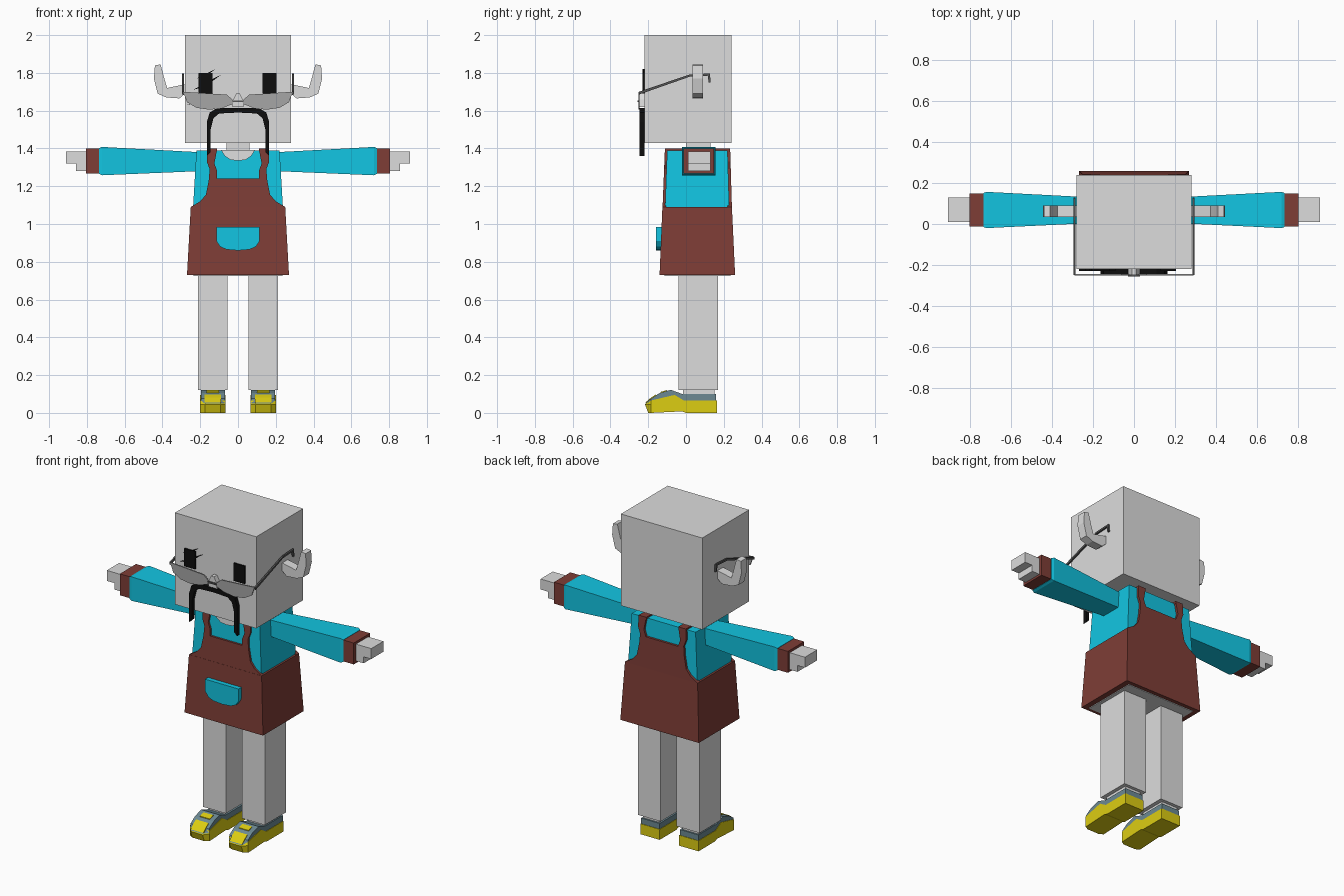
import bpy
import bmesh

cube = bpy.data.objects.get("Cube")
if cube:
    bpy.data.objects.remove(cube, do_unlink=True)


def material(name, *rgb):
    mat = bpy.data.materials.new(name)
    mat.use_nodes = True
    mat.diffuse_color = (*rgb, 1)
    shader = next(n for n in mat.node_tree.nodes if n.type == "BSDF_PRINCIPLED")
    shader.inputs["Base Color"].default_value = (*rgb, 1)
    return mat


SKIN = material("pale grey", .72, .72, .72)
CYAN = material("cyan cloth", .006, .56, .76)
BROWN = material("apron brown", .21, .047, .037)
YELLOW = material("shoe yellow", .72, .61, .006)
SLATE = material("shoe slate", .15, .25, .29)
LENS = material("lens grey", .38, .38, .38)
FRAME = material("frame grey", .09, .09, .09)
BLACK = material("black", .004, .004, .004)


def place(axis, pos, a, b):
    return {"x": (pos, a, b), "y": (a, pos, b), "z": (a, b, pos)}[axis]


def solid(name, axis, rings, mat, mirror=False, lean=0):
    """Skin a closed solid through outlines set along an axis."""
    bm = bmesh.new()
    loops = [[bm.verts.new(place(axis, pos, a, b)) for a, b in outline]
             for pos, outline in rings]
    for low, high in zip(loops, loops[1:]):
        for i in range(len(low)):
            bm.faces.new((low[i - 1], low[i], high[i], high[i - 1]))
    bm.faces.new(loops[0])
    bm.faces.new(loops[-1])
    for v in bm.verts:
        v.co.y += lean * (v.co.z - 1.09)
    bmesh.ops.recalc_face_normals(bm, faces=bm.faces)
    mesh = bpy.data.meshes.new(name)
    bm.to_mesh(mesh)
    bm.free()
    mesh.materials.append(mat)
    obj = bpy.data.objects.new(name, mesh)
    bpy.context.collection.objects.link(obj)
    if mirror:
        mod = obj.modifiers.new("Mirror", "MIRROR")
        mod.use_mirror_merge = False
    return obj


def rect(a0, a1, b0, b1):
    return [(a0, b0), (a1, b0), (a1, b1), (a0, b1)]


def box(name, x, y, z, mat, mirror=False):
    return solid(name, "z", [(h, rect(*x, *y)) for h in z], mat, mirror)


def prism(name, axis, span, outline, mat, mirror=False, lean=0):
    return solid(name, axis, [(s, outline) for s in span], mat, mirror, lean)


def both(half):
    """Complete a half outline with its reflection."""
    return half + [(-x, z) for x, z in reversed(half) if x > 0]


# Head, neck and ears
box("head", (-.28, .28), (-.22, .24), (1.43, 2), SKIN)
box("neck", (-.06, .06), (0, .13), (1.37, 1.44), SKIN)
ear = [(.28, 1.69), (.31, 1.665), (.38, 1.67), (.425, 1.69), (.445, 1.77),
       (.44, 1.84), (.41, 1.845), (.39, 1.77), (.375, 1.72), (.28, 1.74)]
prism("ears", "y", (.035, .09), ear, SKIN, True)

# Face
plate = (-.23, -.219)
prism("left_eye", "y", plate, rect(.13, .205, 1.69, 1.8), BLACK)
prism("right_eye", "y", plate, rect(-.21, -.135, 1.69, 1.8), BLACK)
for x, z, length in ((-.22, 1.77, .1), (-.19, 1.74, .1), (-.24, 1.71, .07), (-.27, 1.63, .05)):
    sliver = [(x, z), (x + length, z + length / 2), (x + length / 2, z + length / 8)]
    prism("eye_scratch", "y", plate, sliver, BLACK)
moustache = [(0, 1.615), (.11, 1.615), (.15, 1.59), (.165, 1.54), (.165, 1.36),
             (.145, 1.38), (.145, 1.5), (.13, 1.56), (.1, 1.585), (0, 1.59)]
prism("moustache", "y", (-.245, -.22), both(moustache), BLACK)
prism("nose", "y", (-.25, -.21), both([(.03, 1.62), (.025, 1.66), (.01, 1.69)]), SKIN)

# Spectacles
lens = [(.02, 1.65), (.06, 1.685), (.14, 1.69), (.29, 1.7), (.27, 1.645),
        (.22, 1.615), (.15, 1.605), (.08, 1.615), (.03, 1.635)]
prism("lenses", "y", (-.252, -.245), lens, LENS, True)
prism("bridge", "y", (-.257, -.25), rect(-.03, .03, 1.645, 1.655), FRAME)
temple = [(-.25, 1.685), (.02, 1.78), (.115, 1.785), (.12, 1.75), (.13, 1.75),
          (.127, 1.797), (.02, 1.792), (-.25, 1.7)]
prism("temple_arms", "x", (.287, .297), temple, FRAME, True)

# Shirt with neckline
solid("shirt", "z", [(1.05, rect(-.24, .24, -.112, .23)),
                     (1.39, rect(-.22, .22, -.1, .22))], CYAN)
neckline = [(.09, 1.392), (.07, 1.36), (.04, 1.34), (0, 1.335)]
prism("neckline", "y", (-.12, -.11), both(neckline), SKIN, lean=.035)
box("neckline_top", (-.09, .09), (-.1, .13), (1.385, 1.393), SKIN)

# Sleeves, cuffs and hands
solid("sleeves", "x", [(.2, rect(.005, .13, 1.28, 1.38)),
                       (.72, rect(-.02, .157, 1.258, 1.408)),
                       (.735, rect(-.015, .152, 1.265, 1.402))], CYAN, True)
box("cuffs", (.735, .805), (-.012, .148), (1.267, 1.4), BROWN, True)
box("palms", (.8, .91), (.01, .13), (1.32, 1.385), SKIN, True)
box("thumbs", (.8, .858), (.01, .13), (1.28, 1.32), SKIN, True)

# Apron skirt, bib panels, straps and pocket
solid("apron_skirt", "z", [(.73, rect(-.27, .27, -.14, .26)),
                           (1.09, rect(-.25, .25, -.125, .243))], BROWN)


def bib(name, span, top, lean):
    half = [(0, top), (.11, top), (.11, 1.28), (.125, 1.32), (.11, 1.4),
            (.162, 1.4), (.165, 1.33), (.15, 1.29), (.155, 1.23), (.17, 1.155),
            (.2, 1.12), (.25, 1.09)]
    prism(name, "y", span, both(half)[1:] + [(0, top)], BROWN, lean=lean)


bib("front_bib", (-.124, -.105), 1.24, .04)
bib("back_bib", (.22, .243), 1.28, -.03)
box("shoulder_straps", (.11, .162), (-.11, .232), (1.385, 1.4), BROWN, True)
pocket = [(.115, .985), (.115, .91), (.095, .88), (.06, .865), (0, .86)]
prism("pocket", "y", (-.158, -.12), both(pocket), CYAN)

# Hips and legs
box("hips", (-.235, .235), (-.115, .235), (.726, .8), SKIN)
box("legs", (.055, .213), (-.04, .17), (.12, .75), SKIN, True)
box("ankles", (.08, .19), (-.015, .15), (.05, .125), SKIN, True)


# Shoes with narrowed toes
def shoe(name, outline, mat, inner, outer):
    blunt = [(max(y, -.185), z) for y, z in outline]
    solid(name, "x", [(inner, blunt), (inner + .025, outline),
                      (outer - .025, outline), (outer, blunt)], mat, True)


sole = [(-.2, 0), (-.217, .045), (-.185, .066), (-.06, .095), (-.01, .065),
        (.163, .065), (.163, 0), (0, 0), (-.02, .008)]
shoe("shoe_soles", sole, YELLOW, .067, .2)
upper = [(-.215, .05), (-.185, .076), (-.14, .105), (-.08, .122), (-.02, .1),
         (.16, .1), (.16, .06), (-.01, .06), (-.06, .08), (-.18, .06)]
shoe("shoe_uppers", upper, SLATE, .07, .197)
toe_cap = [(-.214, .056), (-.185, .081), (-.16, .097), (-.16, .08), (-.2, .05)]
prism("toe_caps", "x", (.09, .177), toe_cap, YELLOW, True)
tongue = [(-.135, .111), (-.1, .121), (-.1, .1), (-.135, .095)]
prism("shoe_tongues", "x", (.1, .167), tongue, YELLOW, True)
